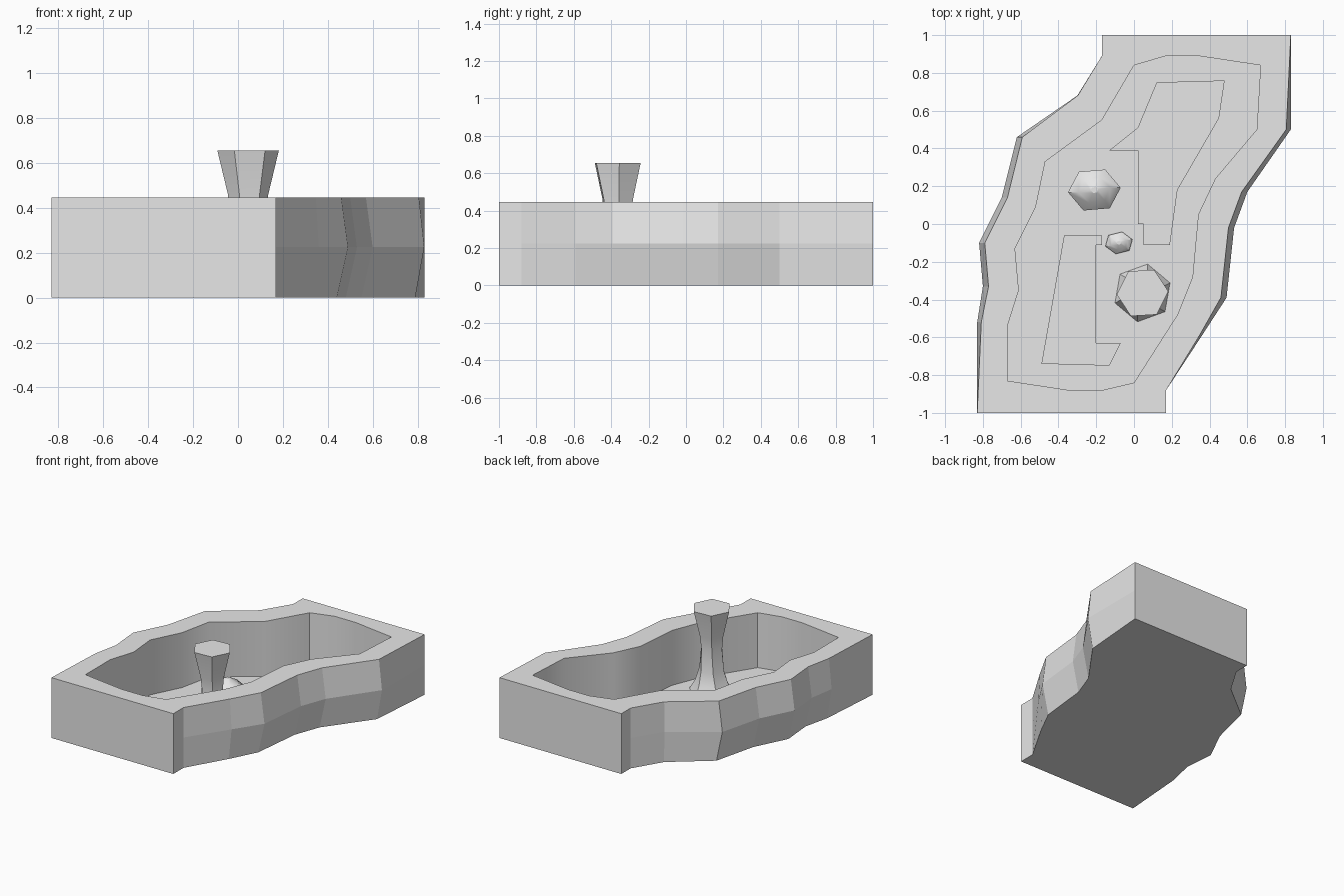
import bpy, bmesh, math

cube = bpy.data.objects.get("Cube")
if cube:
    bpy.data.objects.remove(cube, do_unlink=True)

stone = bpy.data.materials.new("grey_stone")
stone.use_nodes = True
GREY = (0.8, 0.8, 0.8, 1)
stone.diffuse_color = GREY
bsdf = next(n for n in stone.node_tree.nodes if n.type == 'BSDF_PRINCIPLED')
bsdf.inputs["Base Color"].default_value = GREY

RIM, FLOOR = 0.447, 0.04


def finish(bm, name):
    """Fix normals, keep hard corners sharp and make the object."""
    bmesh.ops.recalc_face_normals(bm, faces=bm.faces)
    for e in bm.edges:
        if len(e.link_faces) == 2 and e.calc_face_angle() > 0.75:
            e.smooth = False
    mesh = bpy.data.meshes.new(name)
    bm.to_mesh(mesh)
    bm.free()
    mesh.materials.append(stone)
    obj = bpy.data.objects.new(name, mesh)
    bpy.context.collection.objects.link(obj)
    return obj


def ring(bm, points, z):
    verts = [bm.verts.new((x, y, z)) for x, y in points]
    edges = [bm.edges.new((v, verts[i - 1])) for i, v in enumerate(verts)]
    return verts, edges


def bridge(bm, low, high, smooth=False):
    for i in range(len(low[0])):
        f = bm.faces.new((low[0][i - 1], low[0][i], high[0][i], high[0][i - 1]))
        f.smooth = smooth


def fill(bm, *rings):
    edges = [e for r in rings for e in r[1]]
    bmesh.ops.triangle_fill(bm, edges=edges, use_beauty=True)


def shifted(points, amount, limit=0.7):
    """Push the side points of an outline inward, fading out near the ends."""
    result = []
    for x, y in points:
        d = max(0, min(amount, (limit - abs(y)) * amount * 4))
        result.append((x - math.copysign(d, x), y))
    return result


# Winding cave wall with a flat rim, hollow down to the floor
outer = [(-.17, 1), (-.17, .89), (-.30, .68), (-.62, .46), (-.70, .14),
         (-.82, -.10), (-.80, -.33), (-.83, -.52), (-.83, -1),
         (.17, -1), (.17, -.88), (.36, -.59), (.49, -.39), (.53, -.02),
         (.60, .17), (.83, .50), (.83, 1)]
inner = [(-.67, -.83), (-.34, -.88), (-.17, -.88), (0, -.84), (.23, -.48),
         (.31, -.28), (.34, .05), (.43, .24), (.65, .50), (.67, .84),
         (.34, .89), (.17, .89), (0, .84), (-.17, .55), (-.47, .33),
         (-.52, .09), (-.63, -.13), (-.61, -.35), (-.67, -.54)]

bm = bmesh.new()
base = ring(bm, shifted(outer, .05), 0)
middle = ring(bm, outer, .225)
top = ring(bm, shifted(outer, .03), RIM)
lip = ring(bm, inner, RIM)
hollow = ring(bm, shifted(inner, -.03), .225)
foot = ring(bm, inner, FLOOR)
bridge(bm, base, middle)
bridge(bm, middle, top)
bridge(bm, hollow, lip, smooth=True)
bridge(bm, foot, hollow, smooth=True)
fill(bm, top, lip)
fill(bm, base)
fill(bm, foot)
finish(bm, "cave_wall_and_floor")


# Low flat slabs on the cave floor
def slab(name, points):
    bm = bmesh.new()
    low, high = ring(bm, points, FLOOR), ring(bm, points, FLOOR + .008)
    bridge(bm, low, high)
    fill(bm, low)
    fill(bm, high)
    finish(bm, name)


slab("front_floor_slab", [(-.37, -.06), (-.17, -.06), (-.17, -.11), (-.20, -.11),
                          (-.20, -.63), (-.07, -.63), (-.13, -.75), (-.49, -.74)])
slab("back_floor_slab", [(.02, .39), (-.13, .39), (.02, .51), (.12, .75), (.48, .76),
                         (.45, .56), (.23, .18), (.19, -.11), (.05, -.11), (.05, 0),
                         (.02, 0)])


# Pillar and boulders, each a stack of rings given as (height, radius, turn)
def stack(name, centre, sides, levels, squash=1):
    bm = bmesh.new()
    rings = []
    for z, r, turn in levels:
        angles = [turn + math.tau * i / sides for i in range(sides)]
        points = [(centre[0] + r * math.cos(a), centre[1] + r * squash * math.sin(a))
                  for a in angles]
        rings.append(ring(bm, points, z))
    for low, high in zip(rings, rings[1:]):
        bridge(bm, low, high, smooth=True)
    fill(bm, rings[0])
    fill(bm, rings[-1])
    finish(bm, name)


stack("pillar", (.045, -.365), 6,
      [(FLOOR, .155, .35), (.11, .115, .3), (.20, .09, .2), (.36, .08, .1),
       (.46, .09, .08), (.655, .137, .06)])
stack("large_boulder", (-.21, .18), 6,
      [(FLOOR, .13, .1), (.08, .14, .1), (.13, .085, .2), (.16, .02, .2)], .85)
stack("small_boulder", (-.08, -.10), 6,
      [(FLOOR, .065, .3), (.065, .075, .3), (.09, .045, .4), (.105, .012, .4)], .8)
